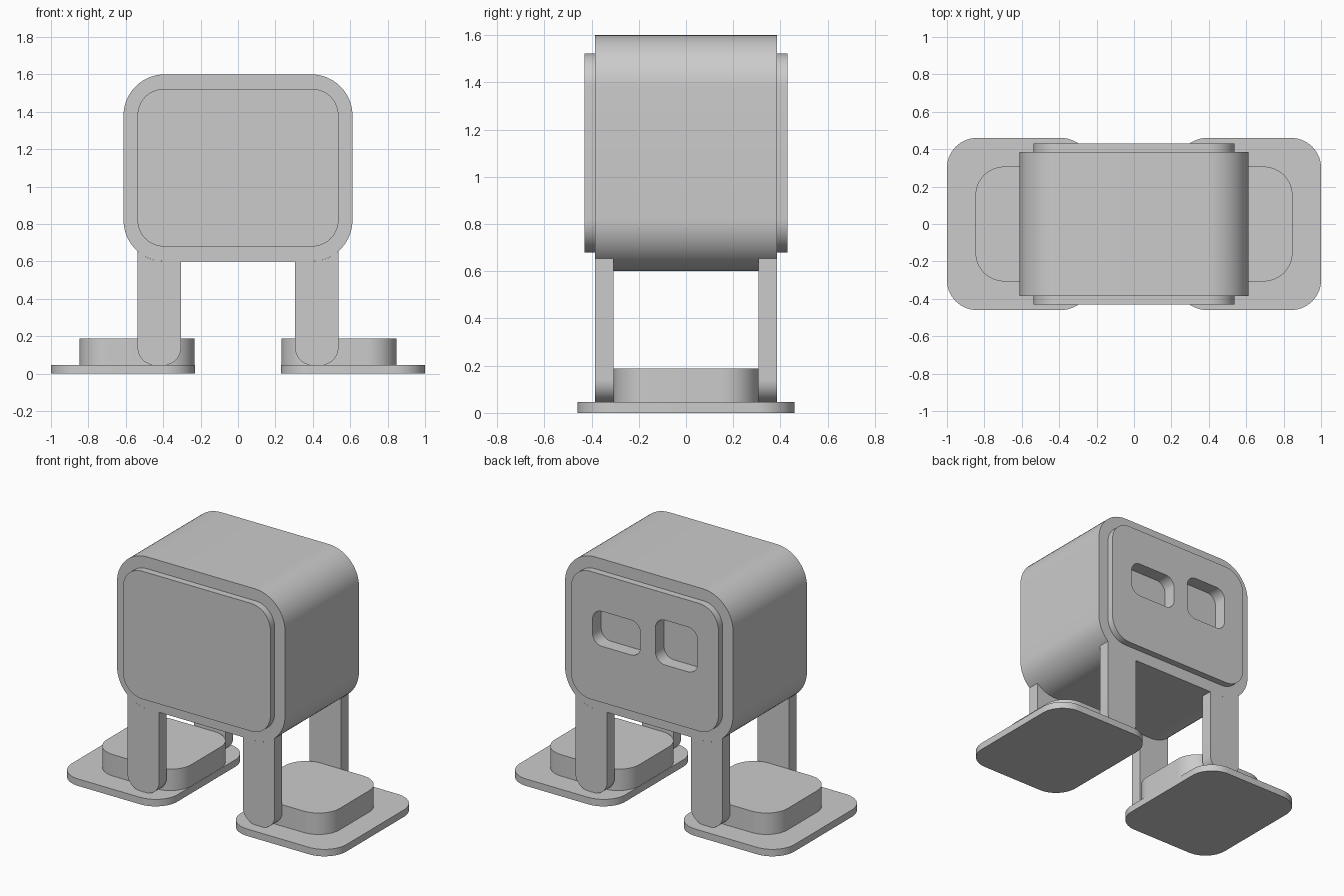
import bpy, bmesh, math

if "Cube" in bpy.data.objects:
    bpy.data.objects.remove(bpy.data.objects["Cube"])

grey = bpy.data.materials.new("light_grey")
grey.diffuse_color = (0.6, 0.6, 0.6, 1)
grey.use_nodes = True
grey.node_tree.nodes["Principled BSDF"].inputs["Base Color"].default_value = grey.diffuse_color


def arc(cx, cy, r, start, end, n=14):
    """Points on a circular arc, angles in degrees."""
    return [(cx + r * math.cos(math.radians(start + (end - start) * i / n)),
             cy + r * math.sin(math.radians(start + (end - start) * i / n)))
            for i in range(n + 1)]


def rounded_rect(x0, x1, y0, y1, r):
    pts = []
    for cx, cy, a in ((x1 - r, y0 + r, -90), (x1 - r, y1 - r, 0),
                      (x0 + r, y1 - r, 90), (x0 + r, y0 + r, 180)):
        pts += arc(cx, cy, r, a, a + 90)
    return pts


def extrude(name, pts, lo, hi, axis):
    """Prism from a 2D outline: axis 'Y' uses (x, z), axis 'Z' uses (x, y)."""
    bm = bmesh.new()
    place = (lambda a, b, d: (a, d, b)) if axis == 'Y' else (lambda a, b, d: (a, b, d))
    low = [bm.verts.new(place(a, b, lo)) for a, b in pts]
    high = [bm.verts.new(place(a, b, hi)) for a, b in pts]
    bm.faces.new(low)
    bm.faces.new(high)
    n = len(pts)
    for i in range(n):
        j = (i + 1) % n
        bm.faces.new((low[i], low[j], high[j], high[i]))
    bmesh.ops.recalc_face_normals(bm, faces=bm.faces)
    mesh = bpy.data.meshes.new(name)
    bm.to_mesh(mesh)
    bm.free()
    ob = bpy.data.objects.new(name, mesh)
    bpy.context.collection.objects.link(ob)
    mesh.materials.append(grey)
    return ob


def smooth(ob):
    bpy.ops.object.select_all(action='DESELECT')
    ob.select_set(True)
    bpy.context.view_layer.objects.active = ob
    bpy.ops.object.shade_smooth_by_angle(angle=math.radians(30))


def boolean(ob, other, operation):
    """Apply a boolean and remove the helper."""
    mod = ob.modifiers.new("cut", 'BOOLEAN')
    mod.object, mod.operation, mod.solver = other, operation, 'EXACT'
    bpy.ops.object.select_all(action='DESELECT')
    ob.select_set(True)
    bpy.context.view_layer.objects.active = ob
    bpy.ops.object.modifier_apply(modifier=mod.name)
    bpy.data.objects.remove(other)


# Rounded box body with raised front and back panels
R = 0.22
body = extrude("body", rounded_rect(-0.612, 0.612, 0.6, 1.6, R), -0.385, 0.385, 'Y')
boolean(body, extrude("panels", rounded_rect(-0.537, 0.537, 0.68, 1.522, 0.14),
                      -0.43, 0.43, 'Y'), 'UNION')

# Two recessed eyes in the back panel, one taller than the other
for x0, x1, z0, z1 in ((0.03, 0.38, 1.05, 1.28), (-0.385, -0.078, 1.05, 1.345)):
    eye = extrude("eye_cutter", rounded_rect(x0, x1, z0, z1, 0.07), 0.34, 0.5, 'Y')
    eye.hide_render = True
    boolean(body, eye, 'DIFFERENCE')
smooth(body)

# Leg outline: rounded toe, top following the curved body edge
lx0, lx1, lr = 0.305, 0.537, 0.095
end = -90 + math.degrees(math.asin((lx1 - (0.612 - R)) / R))
leg = (arc(lx0 + lr, 0.045 + lr, lr, 180, 270) + arc(lx1 - lr, 0.045 + lr, lr, -90, 0)
       + arc(0.612 - R, 0.6 + R, R, end, -90) + [(lx0, 0.6)])

for side, s in (("right", 1), ("left", -1)):
    for place, y0, y1 in (("front", -0.385, -0.307), ("back", 0.307, 0.385)):
        smooth(extrude(f"{place}_{side}_leg", [(s * x, z) for x, z in leg], y0, y1, 'Y'))
    # Flat sole with a thicker block on top
    sole = rounded_rect(0.23, 1.0, -0.46, 0.46, 0.16)
    block = rounded_rect(0.232, 0.848, -0.307, 0.307, 0.155)
    smooth(extrude(f"{side}_sole", [(s * x, y) for x, y in sole], 0, 0.046, 'Z'))
    smooth(extrude(f"{side}_foot_block", [(s * x, y) for x, y in block], 0.046, 0.187, 'Z'))
